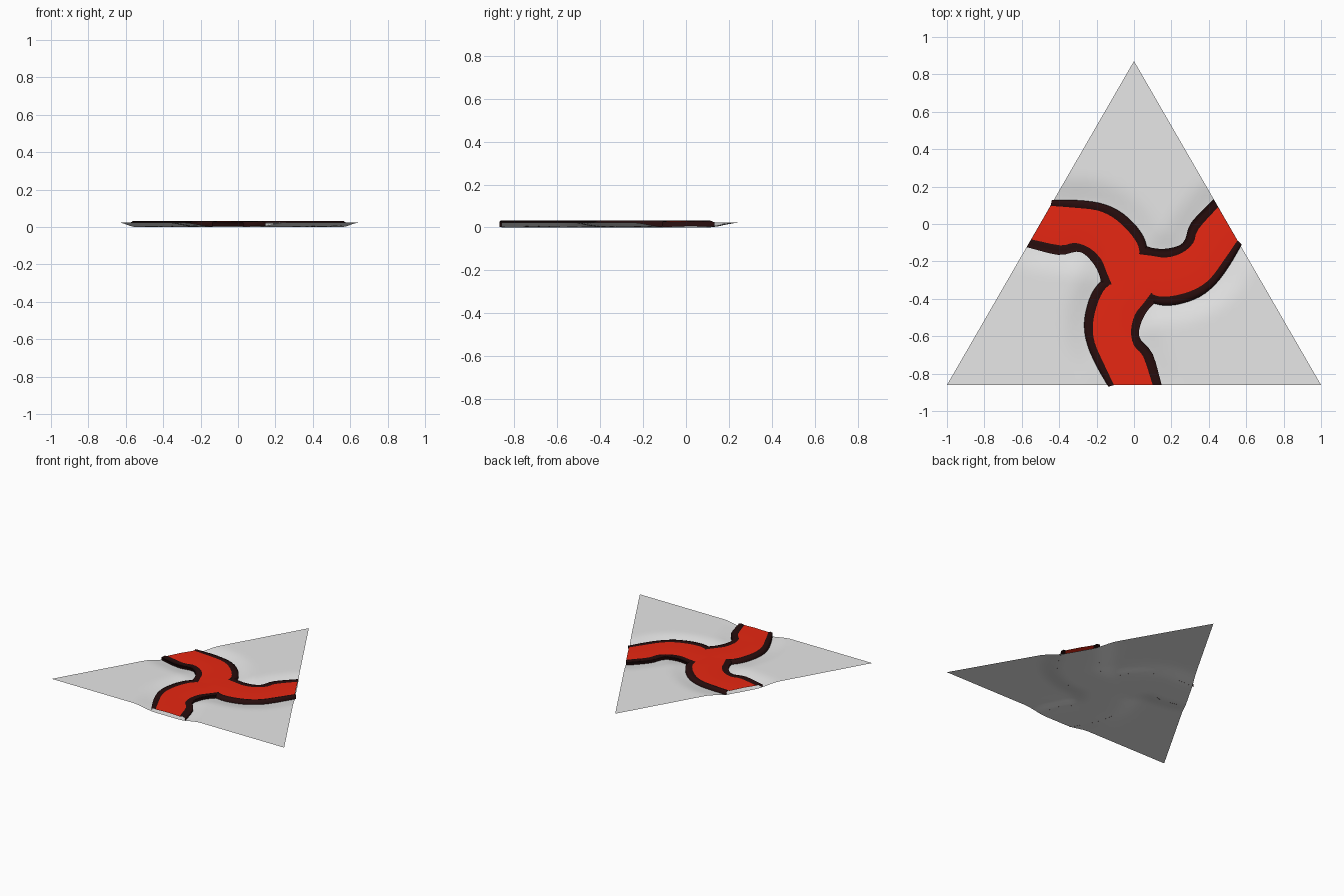
import bpy, bmesh, math
from mathutils import Vector, Matrix

cube = bpy.data.objects.get("Cube")
if cube:
    bpy.data.objects.remove(cube, do_unlink=True)

CENTRE = Vector((0, -0.284, 0))
TOP, DEPTH = 0.024, 0.024


def material(name, rgb):
    m = bpy.data.materials.new(name)
    m.use_nodes = True
    m.diffuse_color = (*rgb, 1)
    m.node_tree.nodes["Principled BSDF"].inputs["Base Color"].default_value = (*rgb, 1)
    return m


STONE = material("pale grey", (0.8, 0.8, 0.8))
LAVA = material("lava red", (0.8, 0.02, 0.006))
CRUST = material("charred black", (0.02, 0.004, 0.004))


def make_object(name, bm, mat):
    bmesh.ops.remove_doubles(bm, verts=bm.verts, dist=0.0005)
    for f in bm.faces:
        f.normal_update()
        if f.normal.z < 0:
            f.normal_flip()
        f.smooth = True
    me = bpy.data.meshes.new(name)
    bm.to_mesh(me)
    bm.free()
    me.materials.append(mat)
    ob = bpy.data.objects.new(name, me)
    bpy.context.collection.objects.link(ob)
    return ob


def smooth_path(points, steps=3):
    """Catmull-Rom curve through the points."""
    p = [Vector((x, y, 0)) for x, y in points]
    p = [2 * p[0] - p[1]] + p + [2 * p[-1] - p[-2]]
    out = []
    for a, b, c, d in zip(p, p[1:], p[2:], p[3:]):
        for i in range(steps):
            t = i / steps
            out.append(0.5 * (2 * b + (c - a) * t + (2 * a - 5 * b + 4 * c - d) * t ** 2
                              + (3 * b - a - 3 * c + d) * t ** 3))
    return out + [p[-2]]


def strip(bm, rows):
    """Skin a list of equally long point rows."""
    grid = [[bm.verts.new(p) for p in row] for row in rows]
    for r, s in zip(grid, grid[1:]):
        for i in range(len(r) - 1):
            bm.faces.new((r[i], r[i + 1], s[i + 1], s[i]))


def at_height(points, z):
    return [Vector((p.x, p.y, z)) for p in points]


# Banks of one arm, from the tile edge to the hub
left_in = smooth_path([(-.107, -.861), (-.16, -.75), (-.21, -.635), (-.22, -.54),
                       (-.2, -.44), (-.165, -.36), (-.123, -.318)])
left_out = smooth_path([(-.137, -.87), (-.203, -.755), (-.25, -.645), (-.267, -.54),
                        (-.25, -.435), (-.214, -.35), (-.16, -.29)])
right_in = smooth_path([(.1, -.861), (.05, -.71), (.0, -.65), (-.016, -.57),
                        (.005, -.485), (.05, -.425), (.094, -.367)])
right_out = smooth_path([(.148, -.861), (.1, -.695), (.037, -.62), (.027, -.57),
                         (.05, -.5), (.086, -.447), (.125, -.413)])
middle = [(a + b) / 2 for a, b in zip(left_in, right_in)]
turns = [Matrix.Translation(CENTRE) @ Matrix.Rotation(k * math.tau / 3, 4, "Z")
         @ Matrix.Translation(-CENTRE) for k in range(3)]
channel = [t @ p for t in turns for p in middle] + [CENTRE]


def ground_height(p):
    d = min((p.xy - q.xy).length for q in channel)
    t = min(max((d - 0.1) / 0.18, 0), 1)
    return TOP - DEPTH * (1 - t * t * (3 - 2 * t))


# Triangular ground sheet with a sunken bed under the arms
N = 48
corners = [Vector((-1, -.861, 0)), Vector((1, -.861, 0)), Vector((0, .871, 0))]
bm = bmesh.new()
v = {}
for i in range(N + 1):
    for j in range(N + 1 - i):
        p = corners[0] + (corners[1] - corners[0]) * i / N + (corners[2] - corners[0]) * j / N
        p.z = ground_height(p)
        v[i, j] = bm.verts.new(p)
for i in range(N):
    for j in range(N - i):
        bm.faces.new((v[i, j], v[i + 1, j], v[i, j + 1]))
        if i + j < N - 1:
            bm.faces.new((v[i + 1, j], v[i + 1, j + 1], v[i, j + 1]))
make_object("ground_tile", bm, STONE)

# Red flow: three arms and the hub between them
bm = bmesh.new()
for t in turns:
    rows = [at_height(left_in, .026), at_height(middle, .029), at_height(right_in, .026)]
    strip(bm, [[t @ p for p in r] for r in rows])
    inner = [t @ r[-1] for r in rows]
    hub = CENTRE + Vector((0, 0, .029))
    for a, b in zip(inner, inner[1:]):
        bm.faces.new([bm.verts.new(p) for p in (a, b, hub)])
make_object("lava_flow", bm, LAVA)

# Dark crust along both banks of every arm
bm = bmesh.new()
for t in turns:
    for inside, outside in ((left_in, left_out), (right_in, right_out)):
        crest = [(a + b) / 2 for a, b in zip(inside, outside)]
        rows = [at_height(inside, .026), at_height(crest, .032), at_height(outside, .024),
                [Vector((p.x, p.y, ground_height(p))) for p in outside]]
        strip(bm, [[t @ p for p in r] for r in rows])
make_object("crust_banks", bm, CRUST)
